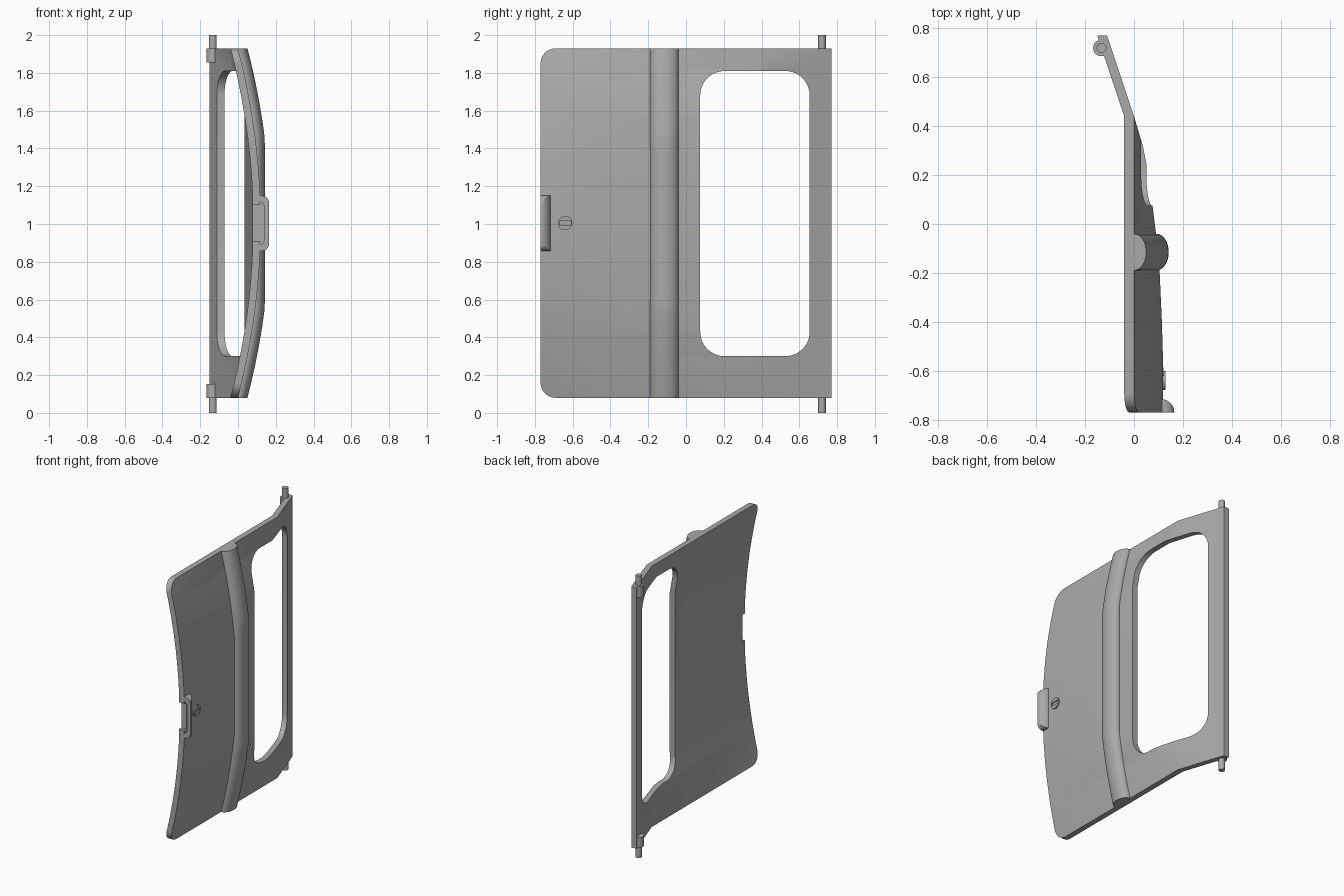
import bpy, bmesh, math
from mathutils import Vector

if "Cube" in bpy.data.objects:
    bpy.data.objects.remove(bpy.data.objects["Cube"])

grey = bpy.data.materials.new("plain grey")
grey.use_nodes = True
colour = (0.4, 0.4, 0.4, 1)
grey.diffuse_color = colour
grey.node_tree.nodes["Principled BSDF"].inputs["Base Color"].default_value = colour

THICK = 0.04
MID = 1.005


def loft(name, rings):
    """Closed solid through a list of equal rings."""
    bm = bmesh.new()
    loops = [[bm.verts.new(p) for p in ring] for ring in rings]
    n = len(loops[0])
    for a, b in zip(loops, loops[1:]):
        for i in range(n):
            j = (i + 1) % n
            bm.faces.new((a[i], a[j], b[j], b[i]))
    bm.faces.new(loops[0][::-1])
    bm.faces.new(loops[-1])
    bmesh.ops.recalc_face_normals(bm, faces=bm.faces)
    mesh = bpy.data.meshes.new(name)
    bm.to_mesh(mesh)
    bm.free()
    mesh.materials.append(grey)
    ob = bpy.data.objects.new(name, mesh)
    bpy.context.collection.objects.link(ob)
    return ob


def prism(name, pts, axis, lo, hi):
    """Extrude 2D points along an axis; they fill the other two axes in order."""
    def place(p, d):
        v = list(p)
        v.insert(axis, d)
        return Vector(v)
    return loft(name, [[place(p, d) for p in pts] for d in (lo, hi)])


def rounded(x0, x1, y0, y1, r_lo, r_hi, steps=8):
    """Rounded rectangle with separate radii on its low and high first-axis sides."""
    pts = []
    for k, (cx, cy, r) in enumerate(((x1, y1, r_hi), (x0, y1, r_lo), (x0, y0, r_lo), (x1, y0, r_hi))):
        sx, sy = (1 if cx == x1 else -1), (1 if cy == y1 else -1)
        if r == 0:
            pts.append((cx, cy))
            continue
        for i in range(steps + 1):
            a = math.pi / 2 * (k + i / steps)
            pts.append((cx - sx * r + r * math.cos(a), cy - sy * r + r * math.sin(a)))
    return pts


def combine(ob, cutter, operation, remove=True):
    mod = ob.modifiers.new(operation, 'BOOLEAN')
    mod.operation, mod.object, mod.solver = operation, cutter, 'EXACT'
    bpy.context.view_layer.update()
    done = bpy.data.meshes.new_from_object(ob.evaluated_get(bpy.context.evaluated_depsgraph_get()))
    ob.modifiers.clear()
    ob.data = done
    if remove:
        bpy.data.objects.remove(cutter)


def box(name, x, y, z):
    return prism(name, [(x[0], y[0]), (x[1], y[0]), (x[1], y[1]), (x[0], y[1])], 2, *z)


def cylinder(name, x, y, r, z0, z1, n=32):
    pts = [(x + r * math.cos(t * math.tau / n), y + r * math.sin(t * math.tau / n)) for t in range(n)]
    return prism(name, pts, 2, z0, z1)


def bow(z):
    """Outward bow of the panel over its height."""
    return 0.12 * (1 - ((z - MID) / 0.925) ** 2)


# Plan curve of the outer surface, as (x, y)
PLAN = [(0.116, -0.9), (0.117, -0.77), (0.12, -0.6), (0.114, -0.4), (0.105, -0.2), (0.09, -0.04),
        (0.075, 0.08), (0.06, 0.2), (0.036, 0.32), (0, 0.44), (-0.11, 0.77), (-0.153, 0.9)]


def curved_block(name, shift):
    """Block whose outer side is bowed in height and curved in plan."""
    heights = [MID - 1.1 + 2.2 * i / 48 for i in range(49)]
    side = [(bow(z) + shift, z) for z in heights] + [(-0.8, heights[-1]), (-0.8, heights[0])]
    plan = [(x + shift, y) for x, y in PLAN] + [(-0.7, 0.9), (-0.7, -0.9)]
    ob = prism(name, side, 1, -1, 1)
    combine(ob, prism("plan_cutter", plan, 2, -0.5, 2.5), 'INTERSECT')
    return ob


# Panel: curved shell trimmed to its outline, with window and handle openings
panel = curved_block("door_panel", 0)
outline = prism("outline", rounded(-0.77, 0.77, 0.08, 1.93, 0.08, 0), 0, -0.45, 0.4)
combine(panel, outline, 'INTERSECT')
combine(panel, curved_block("inner_cutter", -THICK), 'DIFFERENCE')
window = prism("window", rounded(0.075, 0.655, 0.3, 1.81, 0.13, 0.13, 10), 0, -0.5, 0.5)
combine(panel, window, 'DIFFERENCE')
combine(panel, box("notch", (0, 0.135), (-0.8, -0.745), (0.91, 1.1)), 'DIFFERENCE')

# Raised vertical rib following the bow of the panel
rings = []
for i in range(41):
    z = 0.08 + 1.85 * i / 40
    base = min(bow(z), 0.092)
    ring = [(base - 0.02, -0.04, z)]
    for k in range(17):
        a = math.pi * k / 16
        ring.append((base + 0.05 * math.sin(a), -0.115 + 0.075 * math.cos(a), z))
    rings.append(ring + [(base - 0.02, -0.19, z)])
rib = loft("raised_rib", rings)

# Hollow pull handle on the free edge
handle = prism("pull_handle", rounded(0.09, 0.165, 0.857, 1.15, 0, 0.04), 1, -0.77, -0.7)
quarter = [(0.05, -0.79), (0.05, -0.716)]
quarter += [(0.11 + 0.055 * math.sin(a), -0.77 + 0.054 * math.cos(a))
            for a in (math.pi / 2 * i / 8 for i in range(9))] + [(0.165, -0.79)]
combine(handle, prism("handle_plan", quarter, 2, 0.5, 1.5), 'INTERSECT')
hollow = prism("hollow", rounded(0.05, 0.138, 0.89, 1.117, 0, 0.025), 1, -0.8, -0.742)
combine(handle, hollow, 'DIFFERENCE')

# Round lock with a slot
disc = [(-0.64 + 0.038 * math.cos(i * math.tau / 32), 1.005 + 0.038 * math.sin(i * math.tau / 32))
        for i in range(32)]
lock = prism("lock", disc, 0, 0.095, 0.129)
combine(lock, box("slot", (0.121, 0.2), (-0.671, -0.609), (0.994, 1.016)), 'DIFFERENCE')

# Hinge barrels and pins at both ends
parts = [panel, rib, handle, lock]
for end, barrel, pin in (("lower", (0.08, 0.152), (0, 0.1)), ("upper", (1.855, 1.929), (1.9, 2))):
    parts.append(cylinder(end + "_hinge_barrel", -0.133, 0.72, 0.034, *barrel))
    parts.append(cylinder(end + "_hinge_pin", -0.133, 0.72, 0.02, *pin))

# Smooth curved faces, keep edges crisp
for ob in bpy.context.view_layer.objects:
    ob.select_set(ob in parts)
bpy.context.view_layer.objects.active = panel
bpy.ops.object.shade_smooth_by_angle(angle=math.radians(25))
